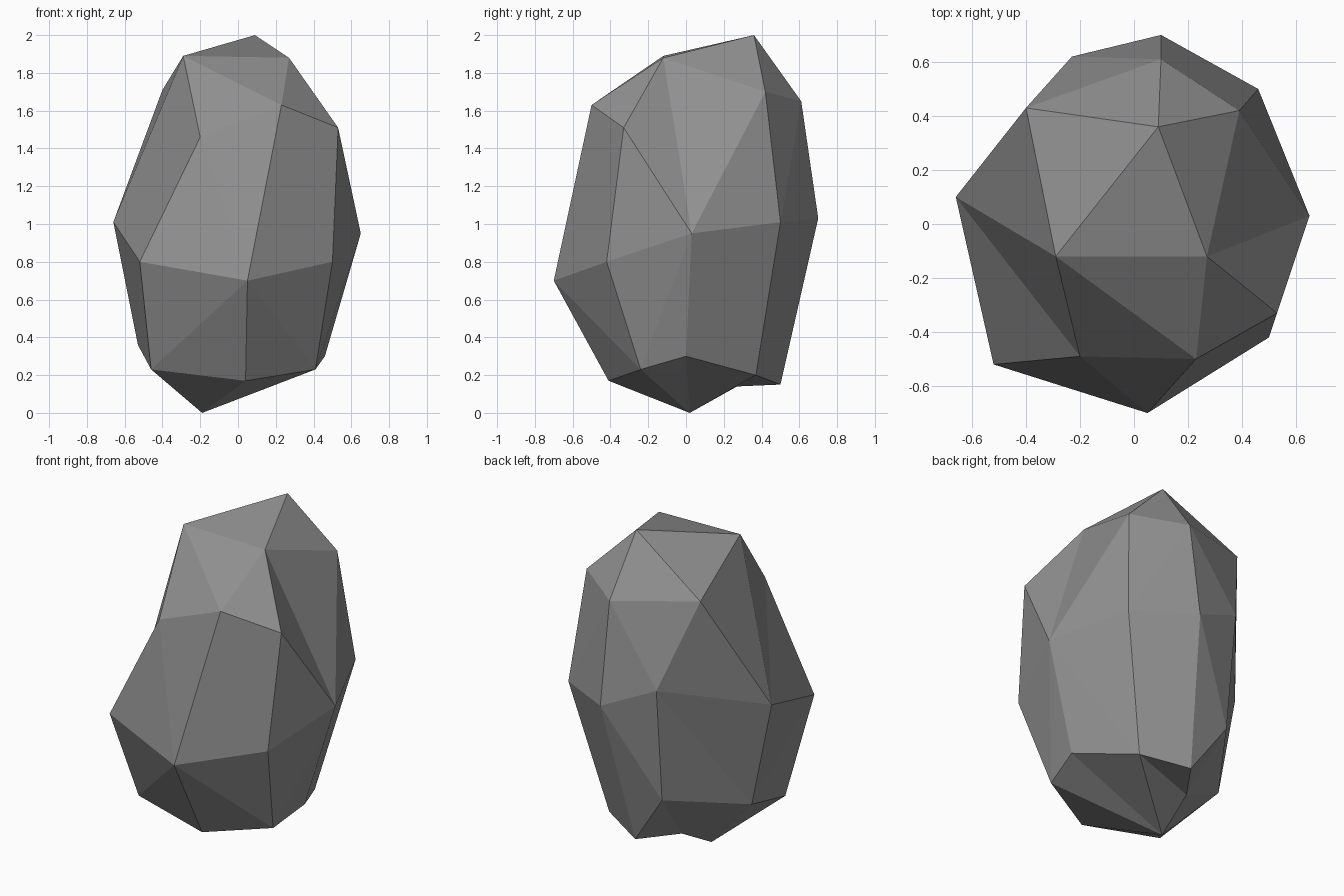
import bpy
import bmesh

default_cube = bpy.data.objects.get("Cube")
if default_cube:
    bpy.data.objects.remove(default_cube, do_unlink=True)


def ring(names, *points):
    """Name the corners of one horizontal ring of the boulder."""
    return dict(zip(names, points))


# Corners, from the ground up
corners = {}
corners.update(ring("pq", (-.19, .02, 0), (-.16, .27, .14)))
corners.update(ring("abcdefgh",
                    (-.53, .11, .36), (-.46, -.32, .23), (.04, -.41, .17), (.41, -.24, .23),
                    (.46, 0, .3), (.27, .37, .2), (0, .5, .15), (-.22, .55, .47)))
corners.update(ring("ABCDEFGH",
                    (-.66, .1, 1.01), (-.52, -.52, .8), (.05, -.7, .7), (.5, -.42, .8),
                    (.65, .03, .95), (.46, .5, 1.01), (.1, .7, 1.03), (-.23, .62, 1.18)))
corners.update(ring("IJKMLN",
                    (-.2, -.49, 1.46), (.23, -.5, 1.63), (.53, -.33, 1.51),
                    (.39, .42, 1.7), (.1, .61, 1.65), (-.4, .43, 1.71)))
corners.update(ring("OQP", (-.29, -.12, 1.89), (.27, -.12, 1.88), (.09, .36, 2)))

# Facets as fans: the first corner is the hub, the rest is the path around it
underside = ["pabcdefqa", "qfgha"]
lower_sides = ["BAabC", "CbcdD", "EDdefF", "FfgG", "GghH", "HhaA"]
upper_sides = ["IJCBAOJ", "DCJKE", "MEFLP", "LFGHNP", "NHAOP"]
crown = ["QKEMPOJK"]

bm = bmesh.new()
verts = {name: bm.verts.new(point) for name, point in corners.items()}
for fan in underside + lower_sides + upper_sides + crown:
    hub, path = fan[0], fan[1:]
    for start, end in zip(path, path[1:]):
        bm.faces.new((verts[hub], verts[start], verts[end]))
bmesh.ops.recalc_face_normals(bm, faces=bm.faces)

mesh = bpy.data.meshes.new("boulder")
bm.to_mesh(mesh)
bm.free()

# Stone colour
stone = bpy.data.materials.new("stone grey")
stone.use_nodes = True
grey = (.28, .28, .28, 1)
stone.diffuse_color = grey
for node in stone.node_tree.nodes:
    if node.type == "BSDF_PRINCIPLED":
        node.inputs["Base Color"].default_value = grey
        node.inputs["Roughness"].default_value = .9
mesh.materials.append(stone)

boulder = bpy.data.objects.new("boulder", mesh)
bpy.context.collection.objects.link(boulder)
